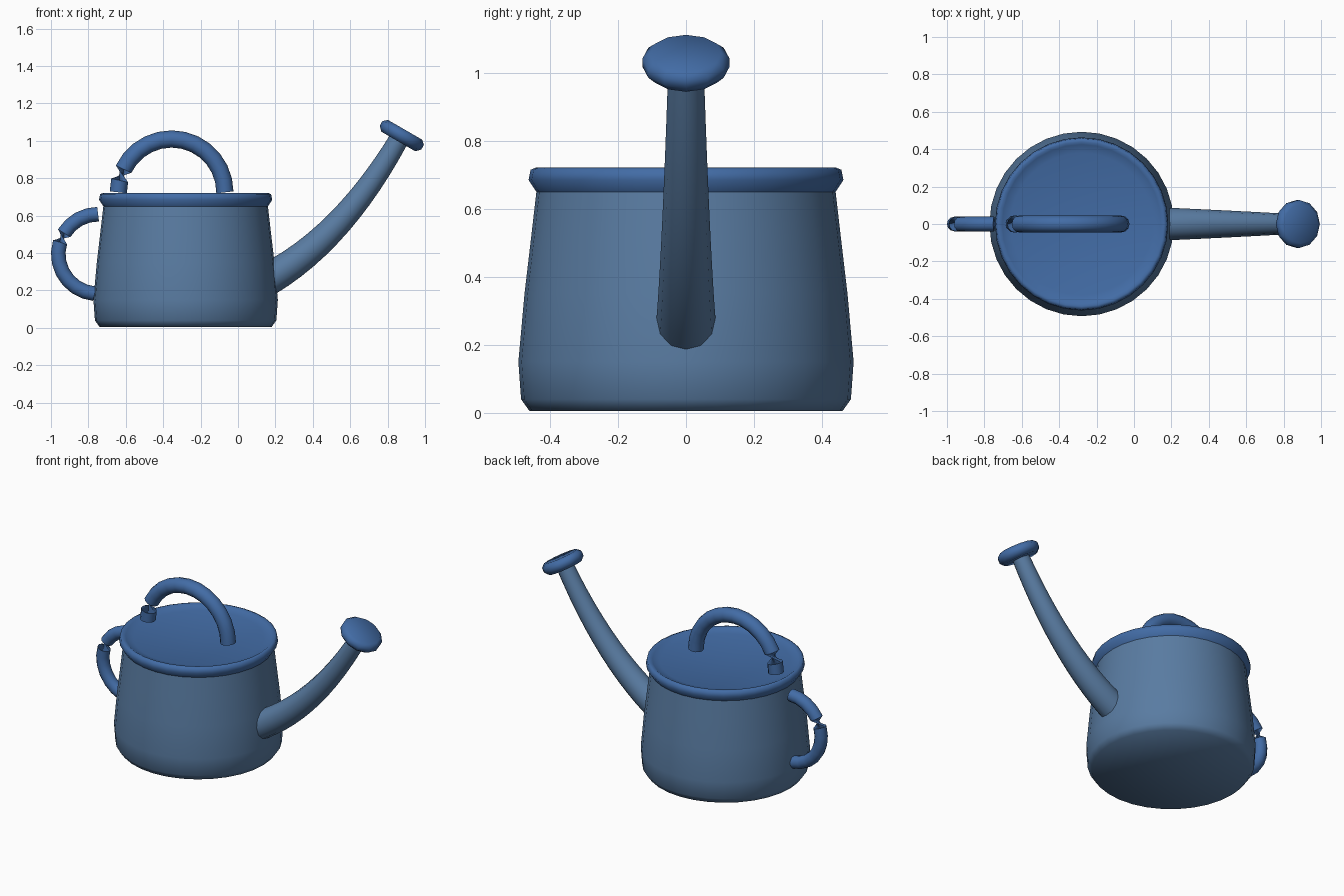
import bpy, bmesh, math
from mathutils import Vector, Matrix

if "Cube" in bpy.data.objects:
    bpy.data.objects.remove(bpy.data.objects["Cube"])


def material(name, col):
    m = bpy.data.materials.new(name)
    m.diffuse_color = (*col, 1)
    m.use_nodes = True
    m.node_tree.nodes["Principled BSDF"].inputs["Base Color"].default_value = m.diffuse_color
    return m


BLUE = material("enamel_blue", (0.055, 0.15, 0.38))
STEEL = material("steel_blue", (0.10, 0.20, 0.36))


def build(name, rings, mat, caps=(True, True), angle=50):
    """Skin a list of vertex rings; a ring of one point becomes a pole."""
    bm = bmesh.new()
    loops = [[bm.verts.new(p) for p in r] for r in rings]
    for a, b in zip(loops, loops[1:]):
        n = max(len(a), len(b))
        for i in range(n):
            j = (i + 1) % n
            if len(b) == 1:
                bm.faces.new((a[i], a[j], b[0]))
            elif len(a) == 1:
                bm.faces.new((a[0], b[j], b[i]))
            else:
                bm.faces.new((a[i], a[j], b[j], b[i]))
    if caps[0] and len(loops[0]) > 1:
        bm.faces.new(loops[0][::-1])
    if caps[1] and len(loops[-1]) > 1:
        bm.faces.new(loops[-1])
    bmesh.ops.recalc_face_normals(bm, faces=bm.faces[:])
    me = bpy.data.meshes.new(name)
    bm.to_mesh(me)
    bm.free()
    me.materials.append(mat)
    ob = bpy.data.objects.new(name, me)
    bpy.context.collection.objects.link(ob)
    bpy.ops.object.select_all(action='DESELECT')
    ob.select_set(True)
    bpy.context.view_layer.objects.active = ob
    bpy.ops.object.shade_smooth_by_angle(angle=math.radians(angle))
    return ob


def lathe(name, profile, sides, matrix, mat, caps=(True, True), angle=50):
    rings = []
    for r, z in profile:
        k = sides if r > 0 else 1
        rings.append([matrix @ Vector((r * math.cos(math.tau * i / sides),
                                       r * math.sin(math.tau * i / sides), z)) for i in range(k)])
    return build(name, rings, mat, caps, angle)


def tube(name, pts, radii, sides, mat, twist_at=None):
    """Tube along an (x, z) path; past twist_at the section is turned half way round."""
    rings = []
    for k, (x, z) in enumerate(pts):
        a, b = pts[max(k - 1, 0)], pts[min(k + 1, len(pts) - 1)]
        t = Vector((b[0] - a[0], 0, b[1] - a[1])).normalized()
        n = Vector((-t.z, 0, t.x))
        off = math.pi if twist_at is not None and k >= twist_at else 0
        rings.append([Vector((x, 0, z)) + radii[k] * (
            n * math.cos(math.tau * i / sides + off)
            + Vector((0, 1, 0)) * math.sin(math.tau * i / sides + off)) for i in range(sides)])
    return build(name, rings, mat)


def arc(cx, cz, r, a0, a1, n):
    return [(cx + r * math.cos(math.radians(a0 + (a1 - a0) * i / n)),
             cz + r * math.sin(math.radians(a0 + (a1 - a0) * i / n))) for i in range(n + 1)]


centre = Matrix.Translation((-0.28, 0, 0))

# Body: tapered can with rounded foot
lathe("body", [(0, 0.005), (0.46, 0.005), (0.485, 0.04), (0.493, 0.15), (0.475, 0.35),
               (0.455, 0.52), (0.44, 0.65)], 32, centre, STEEL, (False, False), 60)

# Rolled rim and slightly dished lid
lathe("rim_and_lid", [(0.44, 0.65), (0.463, 0.685), (0.457, 0.715), (0.44, 0.722),
                      (0.425, 0.712), (0.38, 0.70), (0, 0.685)], 32, centre, BLUE, (False, False), 60)

# Spout: tapered curve rising from the body
ctrl = [Vector((0.16, 0.26)), Vector((0.56, 0.48)), Vector((0.87, 1.025))]
N = 12
path, radii = [], []
for i in range(N + 1):
    t = i / N
    p = ctrl[0] * (1 - t) ** 2 + ctrl[1] * 2 * t * (1 - t) + ctrl[2] * t * t
    path.append((p.x, p.y))
    radii.append(0.088 - 0.036 * t)
tube("spout", path, radii, 12, STEEL)

# Sprinkler head
head = Matrix.Translation((0.875, 0, 1.028)) @ Matrix.Rotation(math.radians(30), 4, 'Y')
lathe("sprinkler_head", [(0, -0.036), (0.105, -0.036), (0.128, -0.012), (0.128, 0.016),
                         (0.105, 0.036), (0, 0.03)], 12, head, BLUE, (False, False), 60)

# Carrying handle on top, with its pinched twist near the left foot
tube("top_handle", arc(-0.355, 0.725, 0.285, 180, 0, 14), [0.046] * 15, 12, BLUE, 2)

# Pouring handle on the side, with its pinched twist
tube("side_handle", arc(-0.748, 0.395, 0.213, 90, 265, 12), [0.039] * 13, 12, BLUE, 5)
